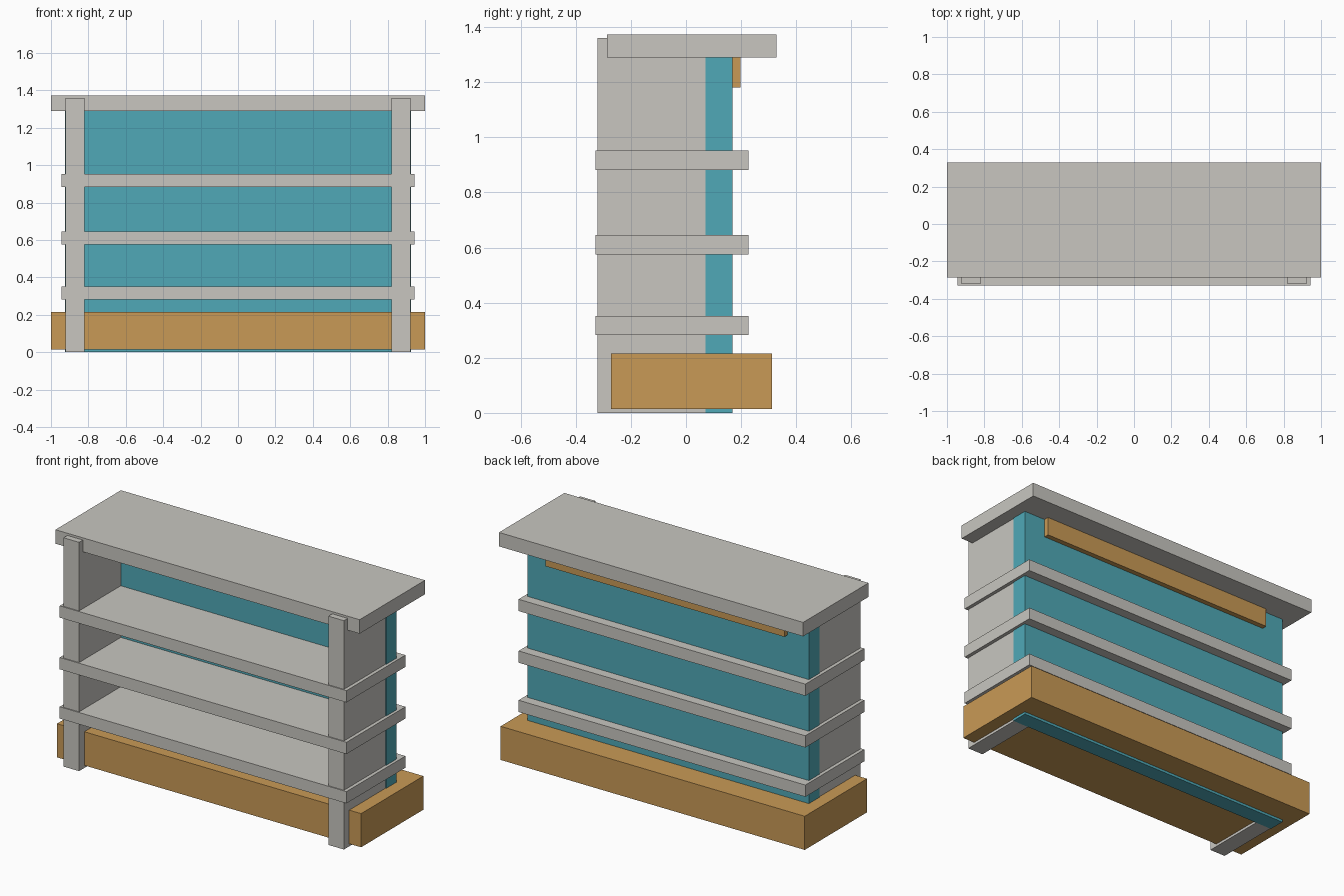
import bpy

if "Cube" in bpy.data.objects:
    bpy.data.objects.remove(bpy.data.objects["Cube"], do_unlink=True)


def material(name, rgb):
    mat = bpy.data.materials.new(name)
    mat.use_nodes = True
    colour = (*rgb, 1)
    mat.diffuse_color = colour
    mat.node_tree.nodes["Principled BSDF"].inputs["Base Color"].default_value = colour
    return mat


grey = material("warm_grey", (0.578, 0.565, 0.527))
teal = material("teal", (0.08, 0.397, 0.474))
wood = material("light_wood", (0.584, 0.323, 0.093))


def box(name, mat, x, y, z):
    """Box filling the (low, high) range on each axis."""
    ranges = (x, y, z)
    bpy.ops.mesh.primitive_cube_add(size=1, location=[(a + b) / 2 for a, b in ranges])
    obj = bpy.context.object
    obj.name = name
    obj.scale = [b - a for a, b in ranges]
    bpy.ops.object.transform_apply(location=False, rotation=False, scale=True)
    obj.data.materials.append(mat)
    return obj


# Plinth and top slab
box("base_plinth", wood, (-1, 1), (-0.272, 0.313), (0.015, 0.215))
box("top_slab", grey, (-1, 1), (-0.286, 0.328), (1.29, 1.373))

# Upright side panels
for name, x in (("left_side", (0.82, 0.922)), ("right_side", (-0.922, -0.82))):
    box(name, grey, x, (-0.322, 0.07), (0, 1.36))

# Back panel and its hanging rail
box("back_panel", teal, (-0.926, 0.926), (0.07, 0.168), (0, 1.3))
box("back_rail", wood, (-0.785, 0.785), (0.168, 0.198), (1.18, 1.3))

# Shelves wrap past the sides and back
for name, z in (("lower", 0.282), ("middle", 0.575), ("upper", 0.882)):
    box(name + "_shelf", grey, (-0.943, 0.943), (-0.328, 0.226), (z, z + 0.07))
